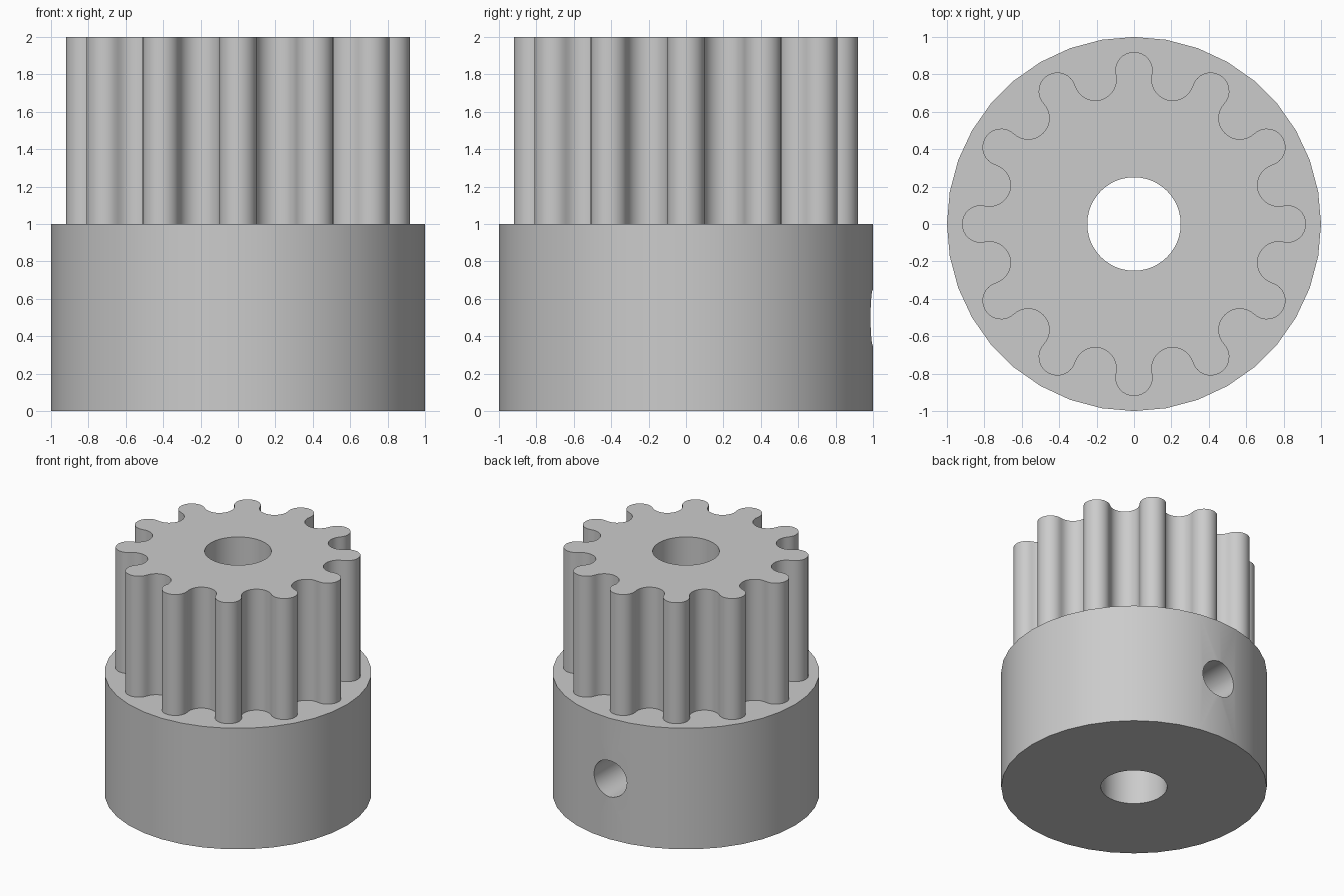
import bpy, bmesh
from math import radians, pi, sin, cos, atan2, hypot
from mathutils import Vector, Matrix

if "Cube" in bpy.data.objects:
    bpy.data.objects.remove(bpy.data.objects["Cube"])

grey = bpy.data.materials.new("plain grey")
grey.use_nodes = True
colour = (0.6, 0.6, 0.6, 1)
grey.diffuse_color = colour
grey.node_tree.nodes["Principled BSDF"].inputs["Base Color"].default_value = colour


def prism(name, outline, z0, z1, turn=Matrix()):
    """Extrude a flat outline from z0 to z1, then turn it."""
    bm = bmesh.new()
    face = bm.faces.new([bm.verts.new((x, y, z0)) for x, y in outline])
    top = bmesh.ops.extrude_face_region(bm, geom=[face])["geom"]
    verts = [v for v in top if isinstance(v, bmesh.types.BMVert)]
    bmesh.ops.translate(bm, verts=verts, vec=(0, 0, z1 - z0))
    bmesh.ops.recalc_face_normals(bm, faces=bm.faces)
    bm.transform(turn)
    mesh = bpy.data.meshes.new(name)
    bm.to_mesh(mesh)
    bm.free()
    mesh.materials.append(grey)
    obj = bpy.data.objects.new(name, mesh)
    bpy.context.collection.objects.link(obj)
    return obj


def arc(centre_r, centre_a, r, start, end, steps):
    """Points on an arc whose centre is given in polar form."""
    cx, cy = centre_r * cos(centre_a), centre_r * sin(centre_a)
    angles = [start + (end - start) * i / steps for i in range(steps + 1)]
    return [(cx + r * cos(a), cy + r * sin(a)) for a in angles]


def circle(r, sides):
    return arc(0, 0, r, 0, 2 * pi, sides)[:-1]


def combine(target, tool, operation):
    mod = target.modifiers.new(operation.title(), 'BOOLEAN')
    mod.operation = operation
    mod.solver = 'EXACT'
    mod.object = tool
    bpy.context.view_layer.objects.active = target
    bpy.ops.object.modifier_apply(modifier=mod.name)
    bpy.data.objects.remove(tool)


# Toothed outline: round tips flowing into round valleys
TEETH, TIP_R, TIP_AT, VALLEY_AT = 12, 0.1, 0.82, 0.8
half = pi / TEETH
dx = VALLEY_AT * cos(half) - TIP_AT
dy = VALLEY_AT * sin(half)
valley_r = hypot(dx, dy) - TIP_R
phi = atan2(dy, dx)
outline = []
for i in range(TEETH):
    a = 2 * half * i
    b = a + half
    outline += arc(TIP_AT, a, TIP_R, a - phi, a + phi, 16)[:-1]
    sweep = phi - half
    outline += arc(VALLEY_AT, b, valley_r, b + pi + sweep, b + pi - sweep, 16)[:-1]

# Round hub with the toothed drum fused on top
pulley = prism("toothed_pulley", circle(1, 36), 0, 1)
combine(pulley, prism("toothed_drum", outline, 0.8, 2), 'UNION')

# Shaft bore and the set screw hole at the back
combine(pulley, prism("bore_cutter", circle(0.25, 48), -0.2, 2.2), 'DIFFERENCE')
to_back = Matrix.Translation(Vector((0, 0, 0.5))) @ Matrix.Rotation(radians(-90), 4, 'X')
combine(pulley, prism("screw_hole_cutter", circle(0.15, 32), 0, 1.2, to_back), 'DIFFERENCE')

bpy.ops.object.select_all(action='DESELECT')
pulley.select_set(True)
bpy.context.view_layer.objects.active = pulley
bpy.ops.object.shade_smooth_by_angle(angle=radians(30))
